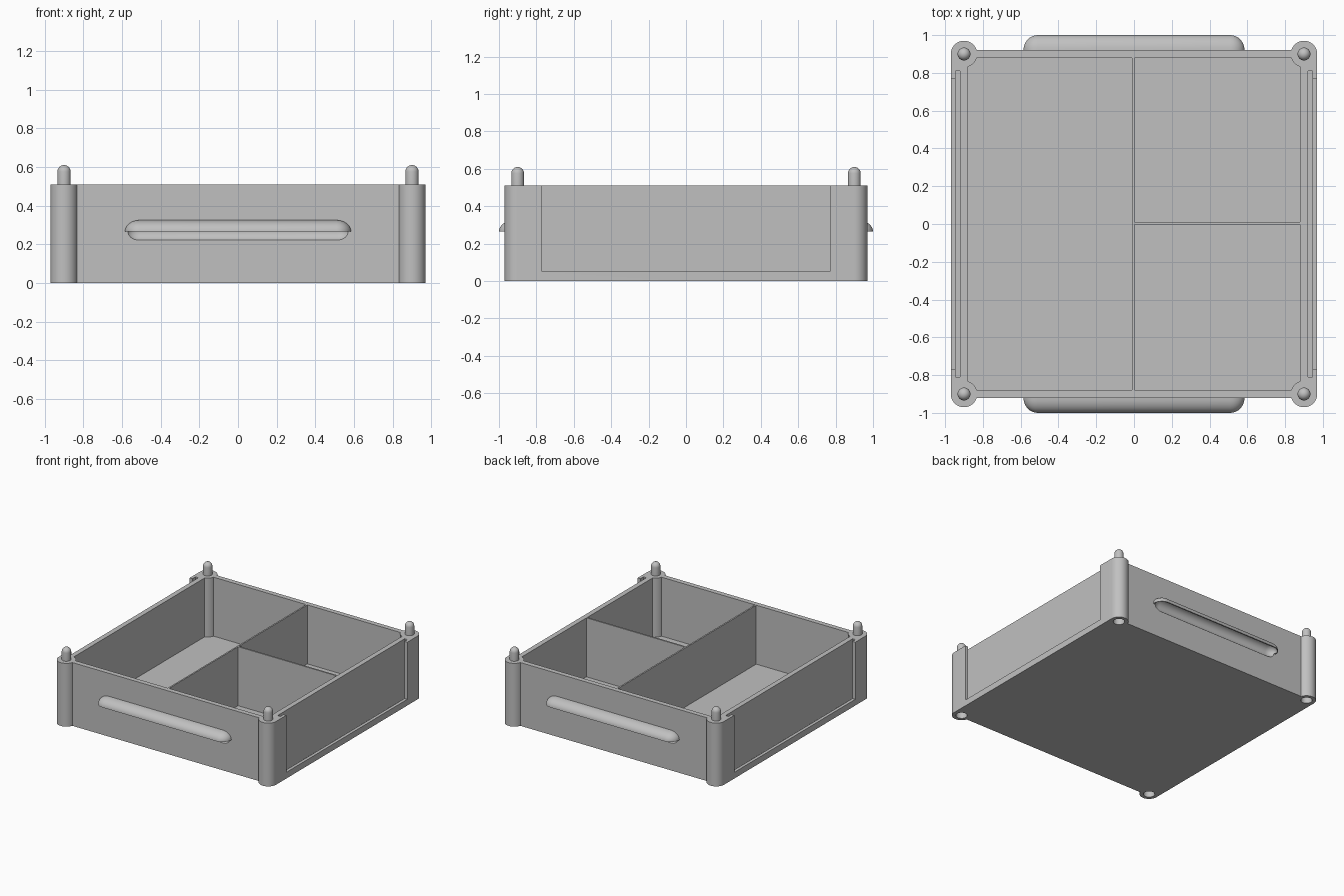
import bpy, bmesh
from math import sin, cos, pi, asin, radians
from mathutils import Matrix

default = bpy.data.objects.get("Cube")
if default:
    bpy.data.objects.remove(default, do_unlink=True)

grey = bpy.data.materials.new("light grey plastic")
grey.use_nodes = True
colour = (0.53, 0.53, 0.53, 1)
grey.diffuse_color = colour
grey.node_tree.nodes["Principled BSDF"].inputs["Base Color"].default_value = colour

HEIGHT, FLOOR = 0.51, 0.035
POST, POST_R = 0.9, 0.07          # post centre offset and radius
WALL_Y, INNER = 0.92, 0.88        # outer front/back wall, inner faces
GRIP_Z = 0.265


def make(name, bm):
    bmesh.ops.recalc_face_normals(bm, faces=bm.faces)
    mesh = bpy.data.meshes.new(name)
    bm.to_mesh(mesh)
    bm.free()
    mesh.materials.append(grey)
    obj = bpy.data.objects.new(name, mesh)
    bpy.context.collection.objects.link(obj)
    return obj


def box(name, x0, x1, y0, y1, z0, z1):
    bm = bmesh.new()
    bmesh.ops.create_cube(bm, size=1)
    for v in bm.verts:
        v.co = ((x0 + x1) / 2 + v.co.x * (x1 - x0),
                (y0 + y1) / 2 + v.co.y * (y1 - y0),
                (z0 + z1) / 2 + v.co.z * (z1 - z0))
    return make(name, bm)


def prism(name, quarter, z0, z1):
    """Extrude an outline given by its +x +y quarter, counter-clockwise."""
    pts = list(quarter)
    pts += [(-x, y) for x, y in reversed(quarter)]
    pts += [(-x, -y) for x, y in quarter]
    pts += [(x, -y) for x, y in reversed(quarter)]
    bm = bmesh.new()
    face = bm.faces.new([bm.verts.new((x, y, z0)) for x, y in pts])
    top = bmesh.ops.extrude_face_region(bm, geom=[face])["geom"]
    bmesh.ops.translate(bm, vec=(0, 0, z1 - z0),
                        verts=[g for g in top if isinstance(g, bmesh.types.BMVert)])
    return make(name, bm)


def arc(a0, a1, steps):
    angles = [a0 + (a1 - a0) * i / steps for i in range(steps + 1)]
    return [(POST + POST_R * cos(a), POST + POST_R * sin(a)) for a in angles]


def lathe(name, profile, matrix, sides=32):
    """Spin (radius, z) points around z, then transform."""
    bm = bmesh.new()
    verts = [bm.verts.new((r, 0, z)) for r, z in profile]
    edges = [bm.edges.new(pair) for pair in zip(verts, verts[1:])]
    bmesh.ops.spin(bm, geom=verts + edges, axis=(0, 0, 1), cent=(0, 0, 0),
                   angle=2 * pi, steps=sides, use_duplicate=False)
    bmesh.ops.remove_doubles(bm, verts=bm.verts, dist=1e-5)
    bm.transform(matrix)
    return make(name, bm)


def capsule(name, half, end, ry, rz, y):
    """Round-ended bar along x with an elliptical section."""
    cap = [(cos(i * pi / 16), half - end + end * sin(i * pi / 16)) for i in range(8)]
    cap.append((0, half))
    profile = [(r, -z) for r, z in reversed(cap)] + cap
    matrix = (Matrix.Translation((0, y, GRIP_Z)) @ Matrix.Diagonal((1, ry, rz, 1))
              @ Matrix.Rotation(pi / 2, 4, 'Y'))
    return lathe(name, profile, matrix)


def combine(target, tool, operation='DIFFERENCE'):
    tool.hide_render = True
    mod = target.modifiers.new("cut", 'BOOLEAN')
    mod.operation, mod.solver, mod.object = operation, 'EXACT', tool
    bpy.context.view_layer.objects.active = target
    bpy.ops.object.modifier_apply(modifier=mod.name)
    bpy.data.objects.remove(tool, do_unlink=True)


# Tray shell with round corner posts
dip = asin((WALL_Y - POST) / POST_R)
tray = prism("tray_body", arc(0, pi - dip, 20), 0, HEIGHT)
cavity = prism("cavity_cutter", arc(1.5 * pi - dip, pi + dip, 10), FLOOR, HEIGHT + 0.1)
combine(tray, cavity)

# Label slots and open windows in both sides
for s in (-1, 1):
    for name, a, b, y, z in (("slot_cutter", 0.92, 0.945, 0.81, 0.03),
                             ("window_cutter", 0.93, 1.05, 0.77, 0.05)):
        x0, x1 = sorted((s * a, s * b))
        combine(tray, box(name, x0, x1, -y, y, z, HEIGHT + 0.1))

# Hooded finger grips, hollowed from below, front and back
for s in (-1, 1):
    hood = capsule("grip_hood", 0.585, 0.075, 0.08, 0.06, s * WALL_Y)
    y0, y1 = sorted((s * 0.9, s * 1.1))
    combine(hood, box("hood_trim", -1, 1, y0, y1, GRIP_Z, 0.4), 'INTERSECT')
    combine(tray, hood, 'UNION')
    combine(tray, capsule("scoop_cutter", 0.575, 0.065, 0.05, 0.048, s * 0.94))

# Stacking pins on top of the posts and sockets beneath
PIN_R, PIN_TOP = 0.034, 0.61
dome = [(PIN_R * cos(i * pi / 12), PIN_TOP - PIN_R + PIN_R * sin(i * pi / 12))
        for i in range(6)]
pin_profile = [(0, HEIGHT), (PIN_R, HEIGHT)] + dome + [(0, PIN_TOP)]
socket_profile = [(0, -0.05), (0.042, -0.05), (0.042, 0.11), (0, 0.11)]
parts = [tray]
for sx, side in ((-1, "right"), (1, "left")):
    for sy, end in ((-1, "front"), (1, "back")):
        place = Matrix.Translation((sx * POST, sy * POST, 0))
        combine(tray, lathe("socket_cutter", socket_profile, place))
        parts.append(lathe(f"{end}_{side}_pin", pin_profile, place))

# Thin compartment dividers
box("long_divider", -0.01, 0.002, -INNER, INNER, FLOOR, HEIGHT)
box("short_divider", 0.002, INNER, -0.002, 0.011, FLOOR, HEIGHT)

# Smooth rounded parts, keep corners crisp
bpy.ops.object.select_all(action='DESELECT')
for part in parts:
    part.select_set(True)
bpy.context.view_layer.objects.active = tray
bpy.ops.object.shade_smooth_by_angle(angle=radians(30))
